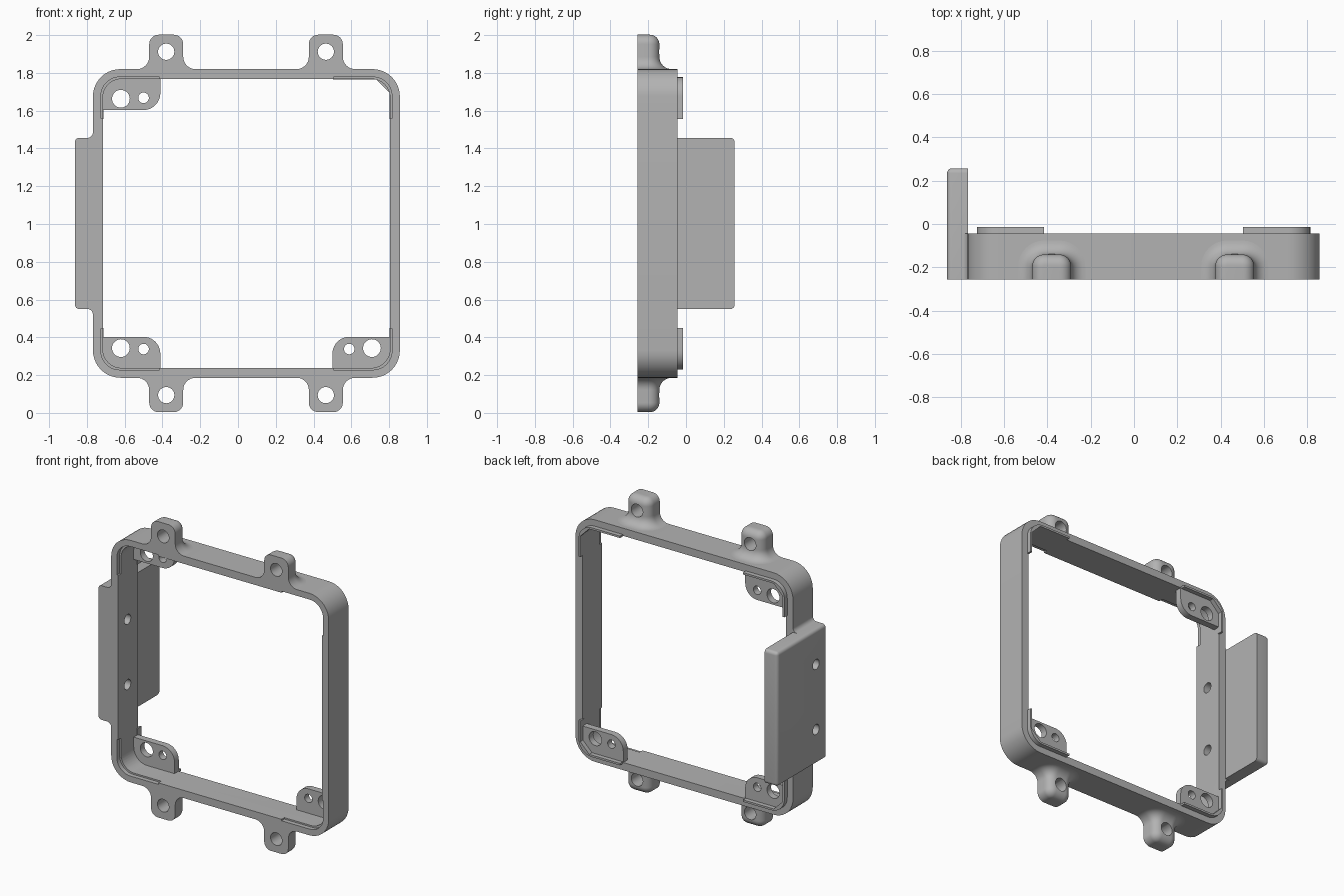
import bpy, bmesh, math
from mathutils import Vector

cube = bpy.data.objects.get("Cube")
if cube:
    bpy.data.objects.remove(cube, do_unlink=True)

# Main dimensions
LEFT, RIGHT, BOTTOM, TOP = -0.768, 0.857, 0.186, 1.82
FRONT, BACK = -0.256, -0.045
WALL = 0.052
MID_Z = (BOTTOM + TOP) / 2
CORNERS = [(sx, sz) for sx in (-1, 1) for sz in (-1, 1)]

grey = bpy.data.materials.new("plain grey")
grey.use_nodes = True
GREY = (0.45, 0.45, 0.45, 1)
grey.diffuse_color = GREY
grey.node_tree.nodes["Principled BSDF"].inputs["Base Color"].default_value = GREY


def add_object(name, mesh):
    obj = bpy.data.objects.new(name, mesh)
    bpy.context.collection.objects.link(obj)
    mesh.materials.clear()
    mesh.materials.append(grey)
    return obj


def select_only(obj):
    bpy.ops.object.select_all(action='DESELECT')
    obj.select_set(True)
    bpy.context.view_layer.objects.active = obj


def finish(obj):
    select_only(obj)
    bpy.ops.object.shade_smooth_by_angle(angle=math.radians(32))


def arc(cx, cz, r, start, end, n=10):
    return [(cx + r * math.cos(math.radians(start + (end - start) * i / n)),
             cz + r * math.sin(math.radians(start + (end - start) * i / n))) for i in range(n + 1)]


def round_rect(x0, x1, z0, z1, r):
    return (arc(x1 - r, z0 + r, r, -90, 0) + arc(x1 - r, z1 - r, r, 0, 90)
            + arc(x0 + r, z1 - r, r, 90, 180) + arc(x0 + r, z0 + r, r, 180, 270))


def circle(x, z, r):
    return arc(x, z, r, 0, 360, 32)[:-1]


def plate(name, loops, y0, y1):
    """Fill closed x-z outlines (inner ones are holes) and extrude them along y."""
    curve = bpy.data.curves.new(name, 'CURVE')
    curve.dimensions, curve.fill_mode = '2D', 'BOTH'
    curve.extrude = (y1 - y0) / 2
    for pts in loops:
        spline = curve.splines.new('POLY')
        spline.points.add(len(pts) - 1)
        for p, (x, z) in zip(spline.points, pts):
            p.co = (x, z, 0, 1)
        spline.use_cyclic_u = True
    temp = bpy.data.objects.new(name, curve)
    mesh = bpy.data.meshes.new_from_object(temp)
    bpy.data.objects.remove(temp)
    bm = bmesh.new()
    bm.from_mesh(mesh)
    for v in bm.verts:
        x, z, d = v.co
        v.co = Vector((x, (y0 + y1) / 2 - d, z))
    bmesh.ops.remove_doubles(bm, verts=bm.verts, dist=1e-5)
    bmesh.ops.recalc_face_normals(bm, faces=bm.faces)
    bm.to_mesh(mesh)
    bm.free()
    return add_object(name, mesh)


def rod(axis, centre, r, length):
    rot = (math.pi / 2, 0, 0) if axis == 'Y' else (0, math.pi / 2, 0)
    bpy.ops.mesh.primitive_cylinder_add(vertices=32, radius=r, depth=length, location=centre, rotation=rot)
    return bpy.context.object


def cut(obj, cutters):
    select_only(obj)
    for c in cutters:
        mod = obj.modifiers.new("cut", 'BOOLEAN')
        mod.operation, mod.solver, mod.object = 'DIFFERENCE', 'EXACT', c
        bpy.ops.object.modifier_apply(modifier=mod.name)
        bpy.data.objects.remove(c, do_unlink=True)


def at_corner(pts, sx, sz, offset):
    """Place points measured inwards from an opening corner, pushed out by offset."""
    x = LEFT + WALL - offset if sx < 0 else RIGHT - WALL + offset
    z = BOTTOM + WALL - offset if sz < 0 else TOP - WALL + offset
    return [(x - sx * u, z - sz * v) for u, v in pts]


def corner_strip(t, c, length=0.31, height=0.22):
    """L-shaped strip with a rounded outside and a chamfered inside."""
    return ([(length, 0)] + arc(0.1, 0.1, 0.1, 270, 180)
            + [(0, height), (t, height), (t, c), (c, t), (length, t)])


def side_holes():
    return [rod('X', (LEFT, -0.155, MID_Z + dz), 0.034, 0.4) for dz in (-0.22, 0.22)]


# Square frame with shallow front corner rebates and side screw holes
frame = plate("frame", [round_rect(LEFT, RIGHT, BOTTOM, TOP, 0.145),
                        round_rect(LEFT + WALL, RIGHT - WALL, BOTTOM + WALL, TOP - WALL, 0.1)], FRONT, BACK)
rebates = [plate("rebate_cutter", [at_corner(corner_strip(0.04, 0.13), sx, sz, 0.01)], FRONT - 0.05, FRONT + 0.03)
           for sx, sz in CORNERS]
cut(frame, rebates + side_holes())
finish(frame)

# Thin locating lips on the back corners
for sx, sz in CORNERS:
    finish(plate("corner_lip", [at_corner(corner_strip(0.013, 0.08), sx, sz, 0.009)], BACK - 0.01, -0.015))

# Corner tabs with one large and one small hole
tab = arc(0.1, 0.1, 0.1, 180, 270) + [(0.315, 0)] + arc(0.225, 0.085, 0.09, 0, 90) + [(0, 0.175)]
for sx, sz in [(-1, 1), (-1, -1), (1, -1)]:
    loops = [tab, circle(0.106, 0.115, 0.047), circle(0.226, 0.11, 0.028)]
    finish(plate("corner_tab", [at_corner(p, sx, sz, 0.01) for p in loops], BACK - 0.045, BACK))


# Mounting lugs: footprints lofted outwards with a flared base and rounded tip
def footprint(o):
    w, d, r = 0.09 + o, 0.115 + o, max(0.055 + o, 0.008)
    return ([(-w, FRONT), (w, FRONT)] + arc(w - r, FRONT + d - r, r, 0, 90, 8)
            + arc(r - w, FRONT + d - r, r, 90, 180, 8))


def lug(x, sz):
    flare, tip, height = 0.065, 0.05, 0.182
    levels = [(-0.02, flare)]
    levels += [(flare * (1 - math.cos(a)), flare * (1 - math.sin(a)))
               for a in (math.pi / 2 * i / 8 for i in range(9))]
    levels += [(height - tip + tip * math.sin(a), tip * (math.cos(a) - 1))
               for a in (math.pi / 2 * i / 8 for i in range(9))]
    base = TOP if sz > 0 else BOTTOM
    bm = bmesh.new()
    rings = [[bm.verts.new((x + px, py, base + sz * h)) for px, py in footprint(o)] for h, o in levels]
    n = len(rings[0])
    for a, b in zip(rings, rings[1:]):
        for i in range(n):
            j = (i + 1) % n
            bm.faces.new((a[i], a[j], b[j], b[i]))
    bm.faces.new(rings[0])
    bm.faces.new(rings[-1])
    bmesh.ops.recalc_face_normals(bm, faces=bm.faces)
    mesh = bpy.data.meshes.new("mounting_lug")
    bm.to_mesh(mesh)
    bm.free()
    obj = add_object("mounting_lug", mesh)
    cut(obj, [rod('Y', (x, -0.2, base + sz * 0.092), 0.043, 0.5)])
    finish(obj)


for lug_x in (-0.38, 0.465):
    for side in (-1, 1):
        lug(lug_x, side)

# Side panel reaching backwards, softened on its outer and rear edges
P_OUT, P_IN, P_BACK, P_HALF = -0.863, -0.767, 0.257, 0.453
bm = bmesh.new()
bmesh.ops.create_cube(bm, size=1)
for v in bm.verts:
    v.co = Vector((P_IN if v.co.x > 0 else P_OUT, P_BACK if v.co.y > 0 else FRONT,
                   MID_Z + (P_HALF if v.co.z > 0 else -P_HALF)))
soft = []
for e in bm.edges:
    m = (e.verts[0].co + e.verts[1].co) / 2
    if m.y > FRONT + 0.01 and m.x < P_IN - 0.01:
        soft.append(e)
bmesh.ops.bevel(bm, geom=soft, offset=0.022, segments=5, profile=0.5, affect='EDGES')
bmesh.ops.recalc_face_normals(bm, faces=bm.faces)
mesh = bpy.data.meshes.new("side_panel")
bm.to_mesh(mesh)
bm.free()
panel = add_object("side_panel", mesh)
cut(panel, side_holes())
finish(panel)

# Small concave fillets joining the panel ends to the frame
for s in (-1, 1):
    r, z = 0.03, MID_Z + s * P_HALF
    curve_pts = [(x, z + s * dz) for x, dz in arc(LEFT - r, r, r, -90, 0, 8)]
    edge = [(LEFT + 0.01, z + s * r), (LEFT + 0.01, z - s * 0.01), (LEFT - r, z - s * 0.01)]
    finish(plate("panel_fillet", [curve_pts + edge], FRONT, BACK))
